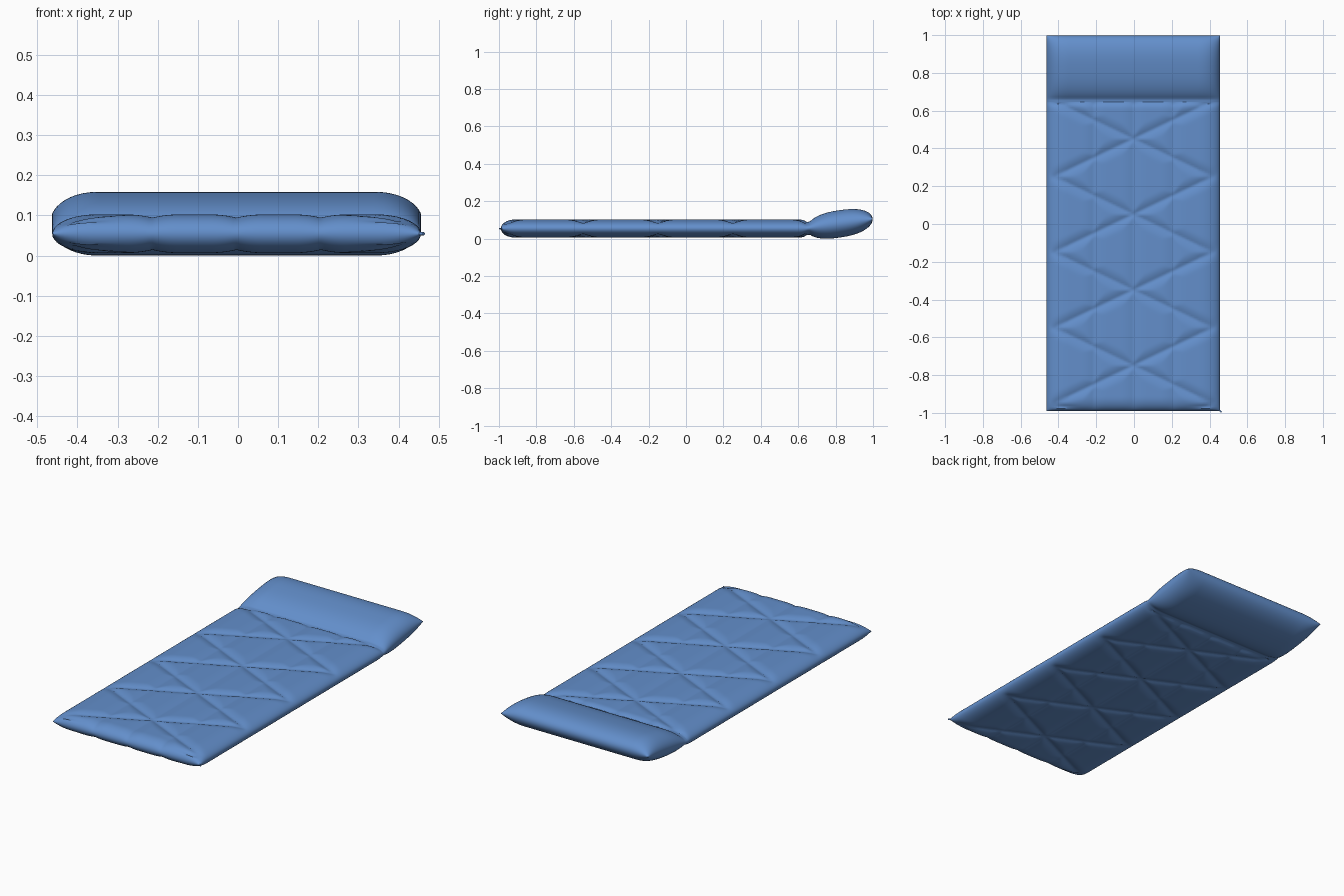
import bpy, bmesh, math

if "Cube" in bpy.data.objects:
    bpy.data.objects.remove(bpy.data.objects["Cube"])

# Main measurements
X0, X1 = -0.463, 0.456          # side edges
CX, HW = (X0 + X1) / 2, (X1 - X0) / 2
Y0, YF, Y1 = -0.99, 0.645, 0.998  # foot, pillow fold, head
SIDE, END = 0.11, 0.075         # rounding widths at sides and foot
QX = 0.42                       # half width of the quilted field

blue = bpy.data.materials.new("air_bed_blue")
blue.diffuse_color = (0.125, 0.275, 0.60, 1)
blue.use_nodes = True
blue.node_tree.nodes["Principled BSDF"].inputs["Base Color"].default_value = blue.diffuse_color


def rounded(d, w):
    """Quarter-ellipse edge, 0 at the rim and 1 at distance w."""
    u = max(0.0, 1 - d / w)
    return math.sqrt(max(0.0, 1 - u * u))


def ridge(d, w):
    return max(0.0, 1 - abs(d) / w) ** 2


def edge_steps(w, n=10):
    return [w * (1 - math.cos(math.pi / 2 * i / n)) for i in range(n)]


def spread(a, b, n):
    return [a + (b - a) * i / n for i in range(n + 1)]


def crease(x, y):
    """Quilting: three long seams and a diamond lattice."""
    c = max(ridge(x - s, 0.065) for s in (-0.21, 0, 0.21)) * 0.6
    if abs(x) < QX + 0.03:
        fade = min(1.0, (QX + 0.03 - abs(x)) / 0.04)
        for s in (1, -1):
            v = y + 0.75 - s * x * 0.4 / 0.84
            v -= 0.4 * round(v / 0.4)
            if -0.97 < y < 0.66:
                c = max(c, ridge(v, 0.06) * fade)
    return 0.013 * c


def half_thickness(x, y):
    side = rounded(HW - abs(x), SIDE)
    if y < YF:
        h = 0.048 * rounded(y - Y0, END) - crease(x, y) * rounded(y - Y0, END)
        h -= 0.012 * ridge(YF - y, 0.035)
    else:
        t = (y - YF) / (Y1 - YF)
        h = 0.073 * math.sqrt(max(0.0, 1 - abs(2 * t - 1) ** 2.5))
        if t < 0.5:
            h = max(h, 0.035)
    return max(0.0, h * side)


def middle(y):
    return 0.06 + max(0.0, y - YF) * 0.05 / (Y1 - YF)


# Grid lines, finer toward the rounded rims
es = edge_steps(SIDE)
xs = [-HW + e for e in es] + spread(-HW + SIDE, HW - SIDE, 80) + [HW - e for e in reversed(es)]
ys = [Y0 + e for e in edge_steps(END)] + spread(Y0 + END, YF, 160)
ys += [YF + (Y1 - YF) * (1 - math.cos(math.pi * i / 32)) / 2 for i in range(1, 33)]

# Inflated bed with its pillow, upper and lower skin welded at the rim
bm = bmesh.new()
for sgn in (1, -1):
    rows = [[bm.verts.new((x + CX, y, middle(y) + sgn * half_thickness(x, y))) for x in xs] for y in ys]
    for r0, r1 in zip(rows, rows[1:]):
        for i in range(len(xs) - 1):
            q = [r0[i], r0[i + 1], r1[i + 1], r1[i]]
            bm.faces.new(q if sgn > 0 else q[::-1])
bmesh.ops.remove_doubles(bm, verts=bm.verts, dist=1e-5)
low = min(v.co.z for v in bm.verts)
bmesh.ops.translate(bm, verts=bm.verts, vec=(0, 0, -low))
mesh = bpy.data.meshes.new("air_bed")
bm.to_mesh(mesh)
bm.free()
mesh.materials.append(blue)
bed = bpy.data.objects.new("air_bed", mesh)
bpy.context.collection.objects.link(bed)
bpy.context.view_layer.objects.active = bed
bed.select_set(True)
bpy.ops.object.shade_smooth_by_angle(angle=math.radians(40))

# Tiny valve tab on the front corner
bpy.ops.mesh.primitive_cylinder_add(vertices=12, radius=0.004, depth=0.02,
                                    location=(0.456, -0.989, 0.06 - low),
                                    rotation=(math.pi / 2, 0, math.radians(45)))
valve = bpy.context.object
valve.name = "valve_tab"
valve.data.materials.append(blue)
